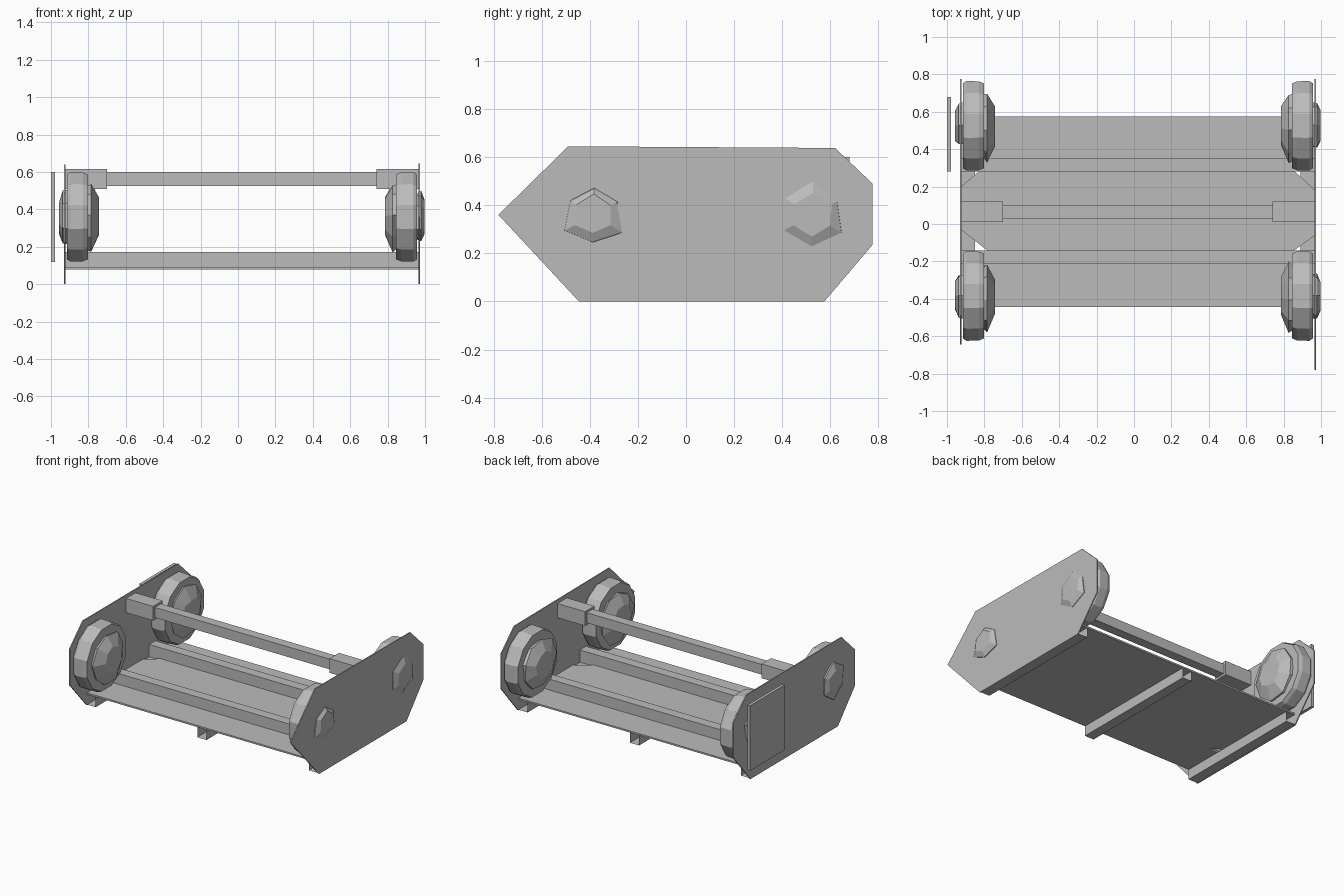
import bpy, bmesh, math, random
from mathutils import Vector

random.seed(4)
if "Cube" in bpy.data.objects:
    bpy.data.objects.remove(bpy.data.objects["Cube"])

grey = bpy.data.materials.new("plain grey")
grey.use_nodes = True
colour = (0.5, 0.5, 0.5, 1)
grey.diffuse_color = colour
grey.node_tree.nodes["Principled BSDF"].inputs["Base Color"].default_value = colour


def finish(name, bm):
    bmesh.ops.recalc_face_normals(bm, faces=bm.faces)
    mesh = bpy.data.meshes.new(name)
    bm.to_mesh(mesh)
    bm.free()
    mesh.materials.append(grey)
    obj = bpy.data.objects.new(name, mesh)
    bpy.context.collection.objects.link(obj)
    return obj


def box(name, x, y, z, open_ends=False):
    """Box from ranges; open_ends removes the front and back caps."""
    bm = bmesh.new()
    bmesh.ops.create_cube(bm, size=1)
    for v in bm.verts:
        v.co = Vector([r[0] if c < 0 else r[1] for r, c in zip((x, y, z), v.co)])
    if open_ends:
        bm.normal_update()
        caps = [f for f in bm.faces if abs(f.normal.y) > 0.9]
        bmesh.ops.delete(bm, geom=caps, context='FACES_ONLY')
    return finish(name, bm)


def sheet(name, points, depth):
    """Flat outline extruded along the depth vector."""
    bm = bmesh.new()
    face = bm.faces.new([bm.verts.new(p) for p in points])
    ext = bmesh.ops.extrude_face_region(bm, geom=[face], use_keep_orig=True)
    verts = [g for g in ext["geom"] if isinstance(g, bmesh.types.BMVert)]
    bmesh.ops.translate(bm, verts=verts, vec=depth)
    return finish(name, bm)


def lathe(name, profile, centre, sides, turn=0.0, rough=0.0):
    """Capped solid turned about the x axis; profile holds (x, radius)."""
    bm = bmesh.new()
    rings = []
    for x, r in profile:
        ring = []
        for i in range(sides):
            a = turn + math.tau * i / sides
            rr = r * (1 + random.uniform(-rough, rough))
            ring.append(bm.verts.new((x, centre[0] + rr * math.cos(a),
                                      centre[1] + rr * math.sin(a))))
        rings.append(ring)
    for a, b in zip(rings, rings[1:]):
        for i in range(sides):
            j = (i + 1) % sides
            bm.faces.new((a[i], a[j], b[j], b[i]))
    bm.faces.new(rings[0])
    bm.faces.new(rings[-1])
    return finish(name, bm)


LEFT, RIGHT = 0.97, -0.925      # side plate positions
FRONT, BACK = -0.445, 0.575     # floor ends

# Side plates: one comes to a point in front, the other is cut short
rear = [(0.62, 0.638), (0.775, 0.49), (0.775, 0.235), (BACK, 0), (FRONT, 0)]
pointed = rear + [(-0.78, 0.36), (-0.49, 0.645)]
clipped = rear + [(-0.645, 0.225), (-0.645, 0.49), (-0.49, 0.64)]
sheet("left_side_plate", [(LEFT - 0.004, y, z) for y, z in pointed], (0.008, 0, 0))
sheet("right_side_plate", [(RIGHT - 0.004, y, z) for y, z in clipped], (0.008, 0, 0))

# Floor: plain end panels and a middle panel with clipped corners
for name, ys in (("front_floor", (FRONT, -0.145)), ("rear_floor", (0.28, BACK))):
    box(name, (RIGHT, LEFT), ys, (0.08, 0.092))
middle = [(-0.78, -0.145), (0.85, -0.145), (LEFT, -0.06), (LEFT, 0.18),
          (0.86, 0.28), (-0.83, 0.28), (RIGHT, 0.2), (RIGHT, -0.03)]
sheet("middle_floor", [(x, y, 0.08) for x, y in middle], (0, 0, 0.012))

# Hollow runners under the floor
for name, x in (("right", RIGHT), ("middle", -0.02), ("left", 0.89)):
    box(name + "_runner", (x, x + 0.075), (FRONT, BACK), (0.005, 0.08), True)

# Cross beams on the floor
for name, y in (("front", -0.215), ("rear", 0.28)):
    box(name + "_cross_beam", (RIGHT, LEFT), (y, y + 0.073), (0.092, 0.172))

# Upper bar with a sleeve at each end
box("upper_bar", (-0.71, 0.75), (0.03, 0.1), (0.525, 0.6))
box("right_bar_sleeve", (RIGHT, -0.7), (0.01, 0.12), (0.51, 0.615))
box("left_bar_sleeve", (0.74, LEFT), (0.01, 0.12), (0.51, 0.615))

# Panel outside the right plate
box("outer_panel", (-1.0, -0.978), (0.28, 0.68), (0.12, 0.6))

# Wheels, inner hubs and outer axle ends
for side, s, outer in (("right", -1, -0.915), ("left", 1, 0.957)):
    for end, y in (("front", -0.385), ("rear", 0.525)):
        name = end + "_" + side
        c = (y, 0.36)
        lathe(name + "_wheel", [(outer, 0.235), (outer - s * 0.02, 0.248),
                                (outer - s * 0.085, 0.246), (outer - s * 0.112, 0.235)],
              c, 12, math.pi / 12)
        lathe(name + "_hub", [(outer - s * 0.1, 0.17), (outer - s * 0.13, 0.185),
                              (outer - s * 0.172, 0.1)], c, 9, 0.3, 0.1)
        lathe(name + "_axle_end", [(outer - s * 0.02, 0.13), (outer + s * 0.022, 0.125),
                                   (outer + s * 0.041, 0.085)], c, 6, 0.5, 0.15)
